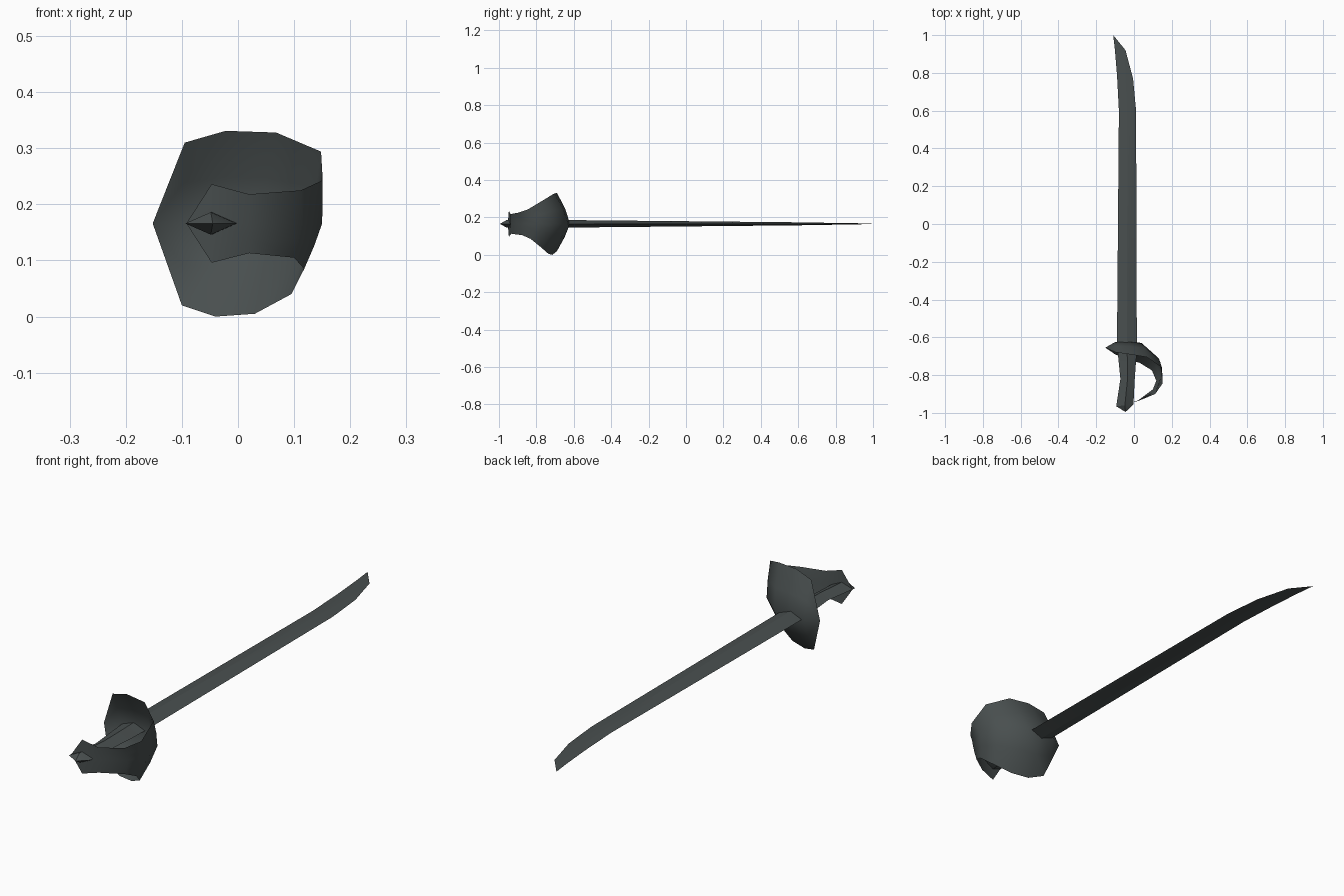
import bpy
import bmesh
import math

cube = bpy.data.objects.get("Cube")
if cube:
    bpy.data.objects.remove(cube, do_unlink=True)

MID = 0.166

steel = bpy.data.materials.new("dark_steel")
steel.use_nodes = True
colour = (0.066, 0.078, 0.078, 1)
steel.diffuse_color = colour
steel.node_tree.nodes["Principled BSDF"].inputs["Base Color"].default_value = colour


def finish(name, bm, angle):
    bmesh.ops.remove_doubles(bm, verts=bm.verts, dist=0.0005)
    bmesh.ops.recalc_face_normals(bm, faces=bm.faces)
    mesh = bpy.data.meshes.new(name)
    bm.to_mesh(mesh)
    bm.free()
    mesh.materials.append(steel)
    obj = bpy.data.objects.new(name, mesh)
    bpy.context.collection.objects.link(obj)
    bpy.ops.object.select_all(action="DESELECT")
    obj.select_set(True)
    bpy.context.view_layer.objects.active = obj
    bpy.ops.object.shade_smooth_by_angle(angle=math.radians(angle))
    return obj


def loft(bm, rows, closed):
    """Bridge consecutive rows of points; a row may collapse to a point."""
    rings = [[bm.verts.new(p) for p in row] for row in rows]
    count = len(rows[0])
    for a, b in zip(rings, rings[1:]):
        for i in range(count if closed else count - 1):
            j = (i + 1) % count
            bm.faces.new((a[i], a[j], b[j], b[i]))
    bmesh.ops.remove_doubles(bm, verts=bm.verts, dist=0.0005)


def diamond_bar(name, stations):
    """Bar with a diamond section; stations are (y left, y right, x left, x right, half height)."""
    bm = bmesh.new()
    rows = []
    for yl, yr, xl, xr, h in stations:
        x, y = (xl + xr) / 2, (yl + yr) / 2
        rows.append([(xl, yl, MID), (x, y, MID + h), (xr, yr, MID), (x, y, MID - h)])
    loft(bm, rows, True)
    bmesh.ops.holes_fill(bm, edges=[e for e in bm.edges if e.is_boundary], sides=4)
    return finish(name, bm, 25)


# Curved single-edged blade tapering to a trailing point
diamond_bar("blade", [
    (-0.63, -0.63, -0.09, 0.015, 0.02),
    (0.6, 0.6, -0.08, 0.011, 0.008),
    (0.79, 0.77, -0.09, -0.005, 0.005),
    (0.92, 0.92, -0.101, -0.045, 0.003),
    (1.0, 1.0, -0.11, -0.11, 0),
])

# Waisted grip with a pointed pommel
diamond_bar("grip", [
    (-0.63, -0.63, -0.09, 0.015, 0.02),
    (-0.71, -0.71, -0.083, 0.012, 0.02),
    (-0.82, -0.82, -0.072, 0.004, 0.02),
    (-0.965, -0.955, -0.094, -0.003, 0.02),
    (-0.995, -0.995, -0.045, -0.045, 0),
])

# Cupped hand guard sweeping into the knuckle bow: lower edge, centre, upper edge
guard = [
    ((-0.10, -0.69, 0.02), (-0.10, -0.625, MID), (-0.095, -0.68, 0.31)),
    ((-0.04, -0.715, 0.0), (-0.03, -0.62, MID), (-0.022, -0.69, 0.331)),
    ((0.03, -0.735, 0.005), (0.04, -0.63, MID), (0.068, -0.705, 0.328)),
    ((0.095, -0.775, 0.04), (0.13, -0.71, MID), (0.148, -0.76, 0.294)),
    ((0.118, -0.83, 0.085), (0.15, -0.79, MID), (0.151, -0.845, 0.243)),
    ((0.10, -0.875, 0.105), (0.115, -0.88, MID), (0.112, -0.9, 0.225)),
    ((0.02, -0.935, 0.113), (0.02, -0.938, MID), (0.02, -0.938, 0.218)),
    ((-0.047, -0.947, 0.096), (-0.047, -0.947, MID), (-0.047, -0.947, 0.236)),
]


def cross_section(low, mid, high):
    """Round the section by adding a bulged point on each half."""
    def between(edge):
        return (mid[0] * 0.55 + edge[0] * 0.45, mid[1] * 0.62 + edge[1] * 0.38,
                (mid[2] + edge[2]) / 2)
    return [low, between(low), mid, between(high), high]


bm = bmesh.new()
rows = [[(-0.152, -0.655, MID)] * 5]
rows += [cross_section(*s) for s in guard]
rows.append([(-0.092, -0.953, MID)] * 5)
rings = [[bm.verts.new(p) for p in row] for row in rows]
for a, b in zip(rings, rings[1:]):
    for i in range(4):
        bm.faces.new((a[i], a[i + 1], b[i + 1], b[i]))
finish("hand_guard", bm, 60)
